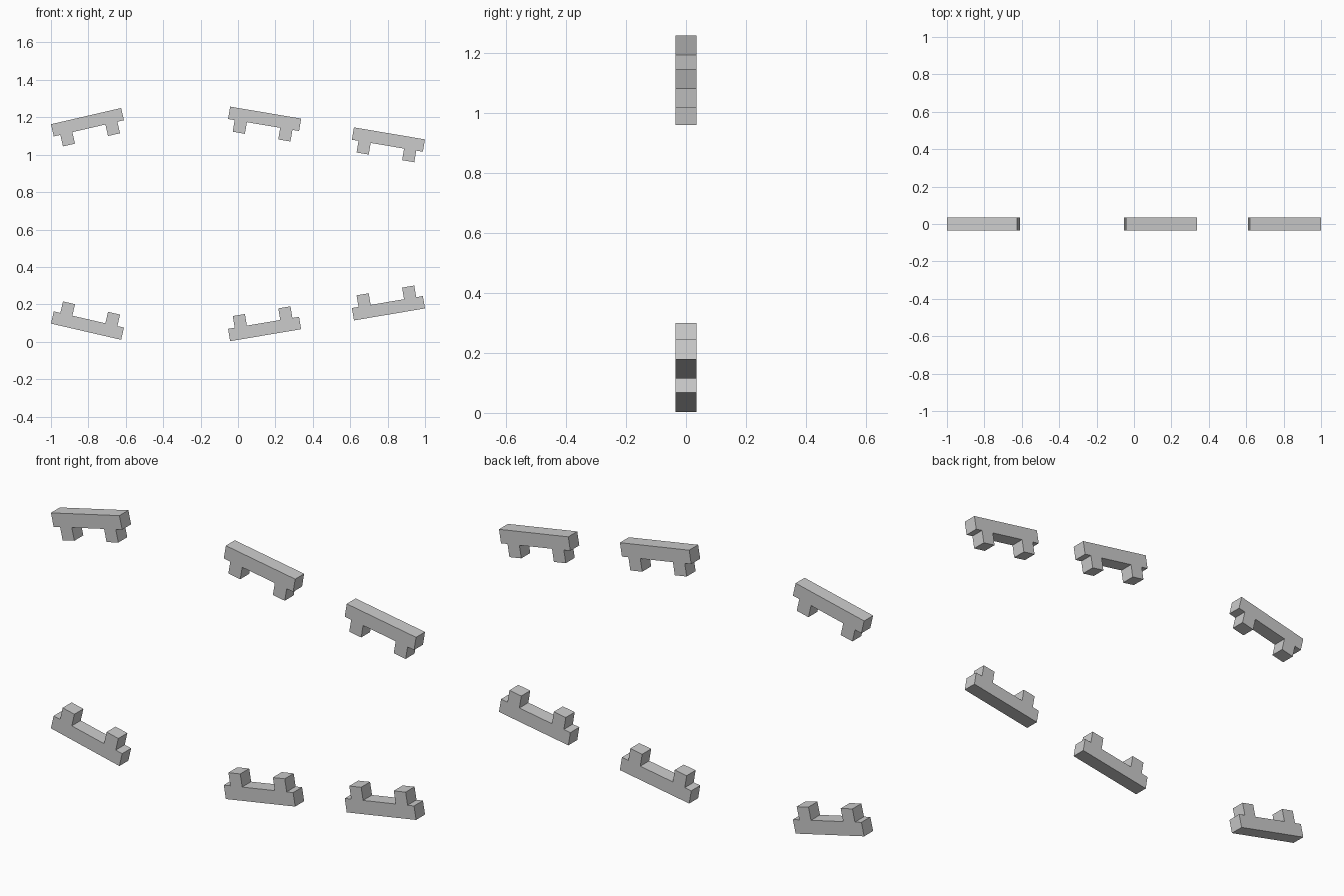
import bpy, bmesh, math
from mathutils import Matrix

if "Cube" in bpy.data.objects:
    bpy.data.objects.remove(bpy.data.objects["Cube"])

LENGTH, THICK, DEPTH = 0.385, 0.067, 0.07
END, PEG, PEG_H = 0.036, 0.066, 0.063
MIRROR_Z = 0.63


def bracket(name, x, z, degrees, upper):
    # bar with two square pegs, drawn as one profile
    half = [(0, 0), (0, THICK), (END, THICK), (END, THICK + PEG_H),
            (END + PEG, THICK + PEG_H), (END + PEG, THICK)]
    profile = half + [(LENGTH - u, v) for u, v in reversed(half)]
    bm = bmesh.new()
    face = bm.faces.new([bm.verts.new((u, -DEPTH / 2, v)) for u, v in profile])
    ext = bmesh.ops.extrude_face_region(bm, geom=[face])
    new = [g for g in ext["geom"] if isinstance(g, bmesh.types.BMVert)]
    bmesh.ops.translate(bm, verts=new, vec=(0, DEPTH, 0))
    # tilt upwards by the angle, then place
    m = Matrix.Translation((x, 0, z)) @ Matrix.Rotation(-math.radians(degrees), 4, 'Y')
    if upper:  # flip over the middle height
        m = Matrix.Translation((0, 0, 2 * MIRROR_Z)) @ Matrix.Diagonal((1, 1, -1, 1)) @ m
    bm.transform(m)
    bmesh.ops.recalc_face_normals(bm, faces=bm.faces)
    mesh = bpy.data.meshes.new(name)
    bm.to_mesh(mesh)
    bm.free()
    bpy.context.collection.objects.link(bpy.data.objects.new(name, mesh))


# lower-left corner of each lower bracket and its tilt
for label, x, z, deg in (("left", -1.0, 0.097, -13.0),
                         ("middle", -0.042, 0.003, 9.6),
                         ("right", 0.62, 0.114, 9.6)):
    bracket(f"lower_{label}_bracket", x, z, deg, False)
    bracket(f"upper_{label}_bracket", x, z, deg, True)
